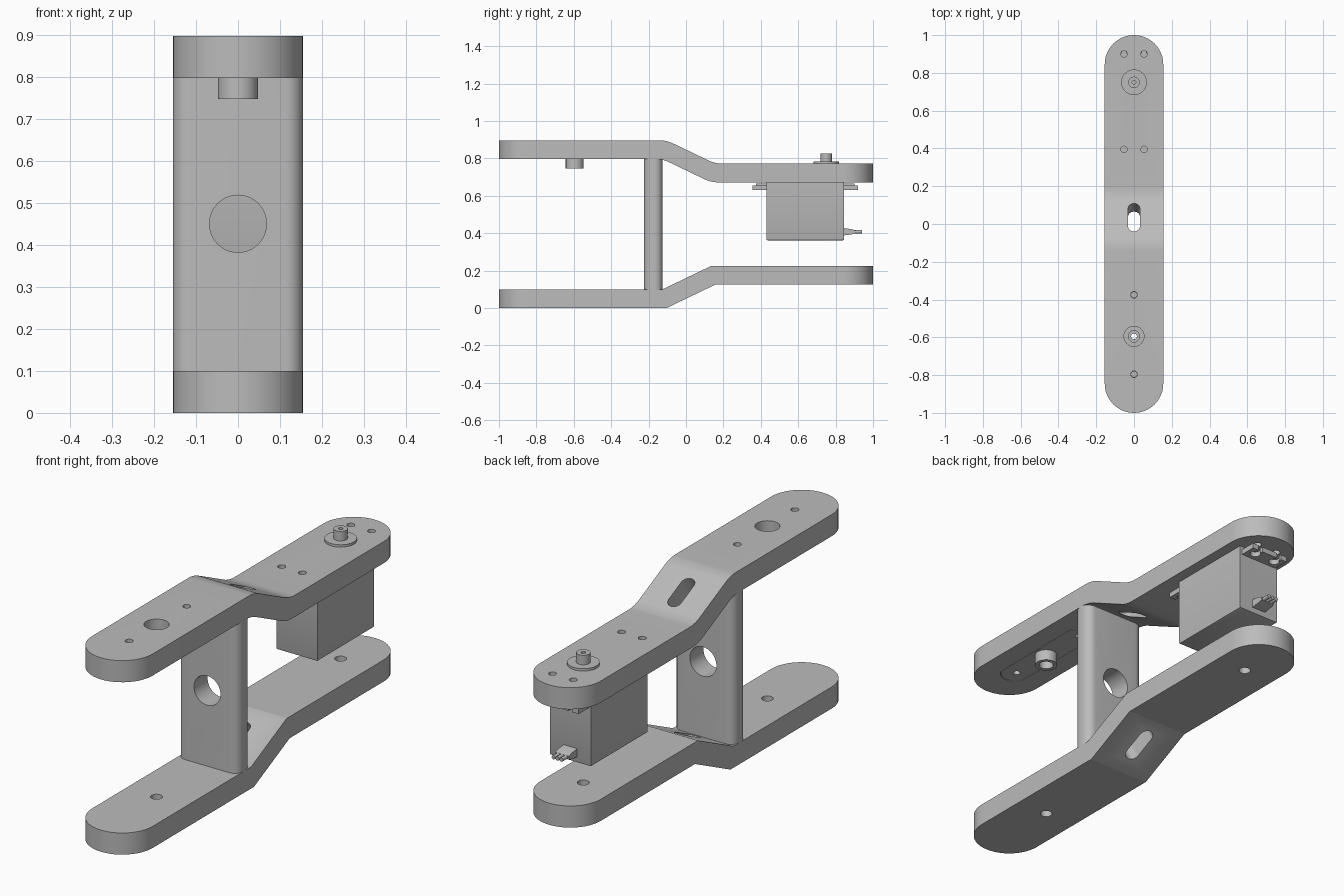
import bpy, bmesh
from math import radians, sin, cos, pi, atan2
from mathutils import Matrix, Vector

if "Cube" in bpy.data.objects:
    bpy.data.objects.remove(bpy.data.objects["Cube"])

H = 0.897      # overall height
W = 0.155      # arm half width

grey = bpy.data.materials.new("plain grey")
grey.use_nodes = True
grey.diffuse_color = (0.5, 0.5, 0.5, 1)
grey.node_tree.nodes["Principled BSDF"].inputs["Base Color"].default_value = (0.5, 0.5, 0.5, 1)


def slot(r, y0, y1, x=0, n=24):
    """Outline with round ends, reaching from y0 to y1; a circle when y1 - y0 = 2r."""
    pts = []
    for end, start in ((y1 - r, 0), (y0 + r, pi)):
        for i in range(n + 1):
            a = start + pi * i / n
            pts.append((x + r * cos(a), end + r * sin(a)))
    return pts


def circle(r, x, y):
    return [(x + r * cos(2 * pi * i / 40), y + r * sin(2 * pi * i / 40)) for i in range(40)]


def rect(x, y0, y1):
    return [(-x, y0), (x, y0), (x, y1), (-x, y1)]


def prism(name, outline, z0, z1, matrix=None, bevel=None):
    """Extrude an outline along z; bevel = (edge test, offset, segments)."""
    bm = bmesh.new()
    face = bm.faces.new([bm.verts.new((x, y, z0)) for x, y in outline])
    top = bmesh.ops.extrude_face_region(bm, geom=[face])["geom"]
    bmesh.ops.translate(bm, vec=(0, 0, z1 - z0),
                        verts=[v for v in top if isinstance(v, bmesh.types.BMVert)])
    bmesh.ops.remove_doubles(bm, verts=bm.verts, dist=1e-5)
    if matrix:
        bm.transform(matrix)
    if bevel:
        edges = [e for e in bm.edges if bevel[0](*[v.co for v in e.verts])]
        bmesh.ops.bevel(bm, geom=edges, offset=bevel[1], segments=bevel[2],
                        profile=0.5, affect='EDGES')
    bmesh.ops.recalc_face_normals(bm, faces=bm.faces)
    mesh = bpy.data.meshes.new(name)
    bm.to_mesh(mesh)
    bm.free()
    mesh.materials.append(grey)
    obj = bpy.data.objects.new(name, mesh)
    bpy.context.collection.objects.link(obj)
    return obj


def activate(obj):
    bpy.ops.object.select_all(action='DESELECT')
    obj.select_set(True)
    bpy.context.view_layer.objects.active = obj


def combine(obj, tool, operation='DIFFERENCE'):
    mod = obj.modifiers.new("cut", 'BOOLEAN')
    mod.operation, mod.object, mod.solver = operation, tool, 'EXACT'
    activate(obj)
    bpy.ops.object.modifier_apply(modifier=mod.name)
    bpy.data.objects.remove(tool)


def drill(obj, outline, z0=-1, z1=2, matrix=None):
    combine(obj, prism("cutter", outline, z0, z1, matrix))


def finish(*objs):
    for obj in objs:
        activate(obj)
        bpy.ops.object.shade_smooth_by_angle(angle=radians(30))


# Cranked arms: side profile swept across x, then rounded at both ends
SIDEWAYS = Matrix(((0, 0, 1, 0), (1, 0, 0, 0), (0, 1, 0, 0), (0, 0, 0, 1)))


def arm(name, flip):
    def place(y, z):
        return (y, H - z if flip else z)
    lower = [(-1.1, 0), (-0.104, 0), (0.156, 0.125), (1.1, 0.125)]
    upper = [(1.1, 0.225), (0.134, 0.225), (-0.126, 0.1), (-1.1, 0.1)]
    profile = [place(y, z) for y, z in lower + upper]
    crank = lambda a, b: abs(a.x - b.x) > 0.1 and abs(a.y) < 0.3
    obj = prism(name, profile, -0.2, 0.2, SIDEWAYS, (crank, 0.035, 6))
    combine(obj, prism("ends", slot(W, -1, 1), -1, 2), 'INTERSECT')
    # slot at a right angle to the sloping part
    tilt = atan2(0.125, 0.26) * (-1 if flip else 1)
    centre = Vector((0, 0.013, place(0, 0.112)[1]))
    drill(obj, slot(0.032, -0.082, 0.082), -0.2, 0.2,
          Matrix.Translation(centre) @ Matrix.Rotation(tilt, 4, 'X'))
    return obj


lower_arm = arm("lower_arm", False)
for y in (-0.595, 0.75):
    drill(lower_arm, circle(0.025, 0, y))

upper_arm = arm("upper_arm", True)
drill(upper_arm, circle(0.053, 0, -0.595))
drill(upper_arm, circle(0.065, 0, 0.75))
for x in (-0.053, 0.053):
    for y in (0.395, 0.9):
        drill(upper_arm, circle(0.017, x, y))
for y in (-0.375, -0.795):
    drill(upper_arm, circle(0.017, 0, y))
drill(upper_arm, slot(0.062, -0.87, -0.32), 0.7, 0.822)

# Horn set flush into the underside of the upper arm, with its hub below
horn = prism("horn", slot(0.06, -0.868, -0.322), 0.797, 0.82)
hub = prism("horn_hub", circle(0.048, 0, -0.595), 0.747, 0.8)
for part in (horn, hub):
    drill(part, circle(0.015, 0, -0.595))
drill(horn, circle(0.03, 0, -0.595), 0.812, 0.9)
drill(hub, circle(0.031, 0, -0.595), 0.7, 0.785)
for y in (-0.375, -0.795):
    drill(horn, circle(0.015, 0, y))

# Post between the arms
upright = lambda a, b: abs(a.z - b.z) > 0.1
post = prism("post", rect(W, -0.225, -0.125), 0.095, 0.802, None, (upright, 0.042, 8))
drill(post, circle(0.068, 0, 0.45), -0.5, 0.5,
      Matrix.Rotation(pi / 2, 4, 'X'))

# Servo body, mounting ears and output shaft
low_edge = lambda a, b: a.z < 0.4 and b.z < 0.4
servo_body = prism("servo_body", rect(0.105, 0.43, 0.845), 0.362, 0.673,
                   None, (low_edge, 0.006, 2))
ears = prism("servo_ears", rect(0.095, 0.355, 0.92), 0.632, 0.656)
for x in (-0.053, 0.053):
    for y, edge in ((0.395, 0.34), (0.885, 0.94)):
        drill(ears, circle(0.023, x, y))
        notch = [(x + px, py) for px, py in rect(0.011, min(y, edge), max(y, edge))]
        drill(ears, notch)
ribs = [prism("ear_rib", rect(0.008, y0, y1), 0.65, 0.667)
        for y0, y1 in ((0.375, 0.435), (0.84, 0.9))]
collar = prism("shaft_collar", circle(0.068, 0, 0.75), 0.66, 0.783)
shaft = prism("output_shaft", circle(0.03, 0, 0.75), 0.77, 0.827)
drill(shaft, circle(0.01, 0, 0.75), 0.8, 0.9)

# Cable outlet: tapered strain relief and three wires
side = [(0.84, 0.388), (0.885, 0.394), (0.905, 0.4), (0.905, 0.415), (0.885, 0.422), (0.84, 0.428)]
relief = prism("cable_relief", side, -0.035, 0.035, SIDEWAYS)
wires = [prism("wire", circle(0.009, x, -0.408), 0.89, 0.94, Matrix.Rotation(-pi / 2, 4, 'X'))
         for x in (-0.02, 0, 0.02)]

finish(lower_arm, upper_arm, horn, hub, post, servo_body, ears, collar, shaft, *ribs, relief, *wires)
